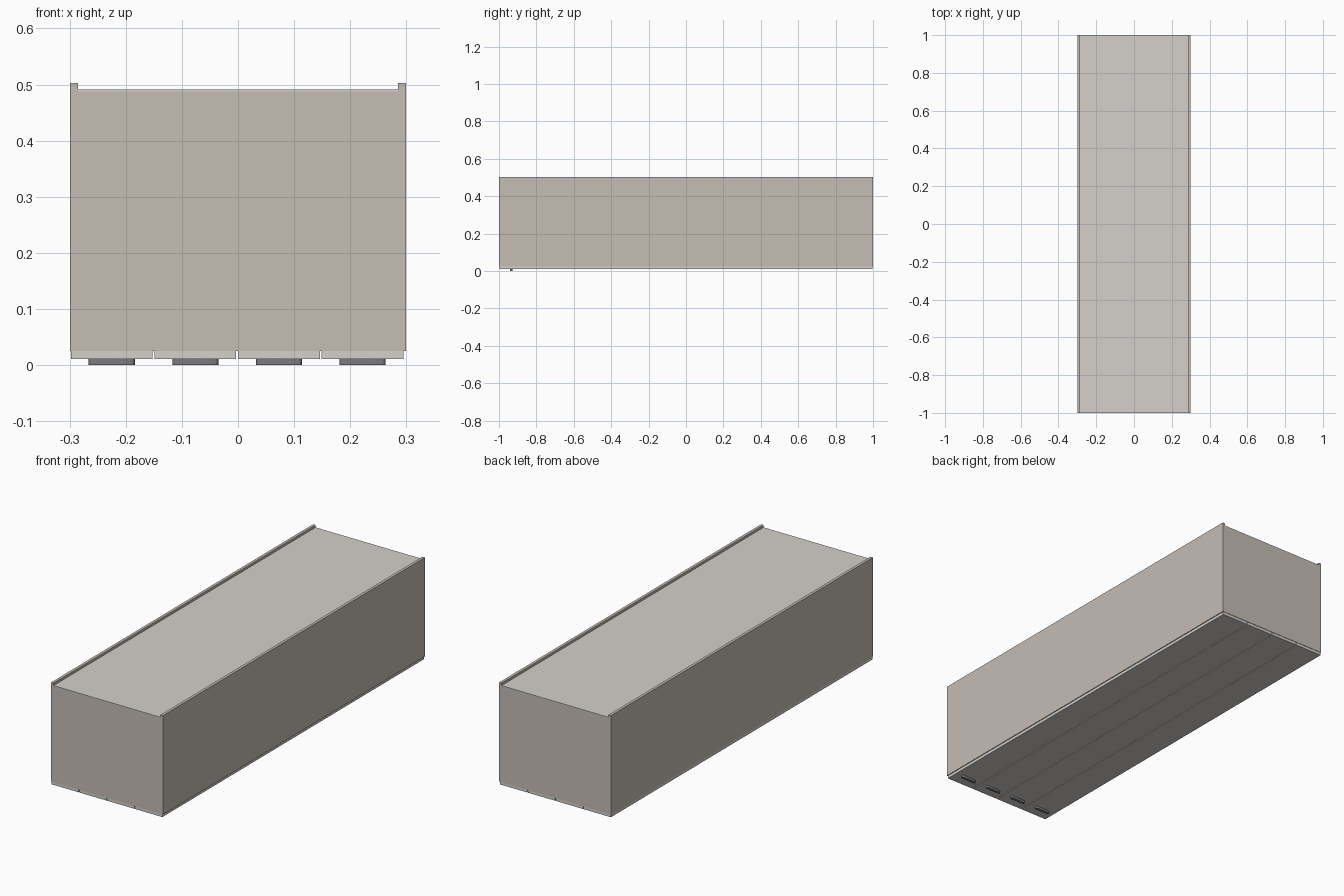
import bpy, bmesh

if "Cube" in bpy.data.objects:
    bpy.data.objects.remove(bpy.data.objects["Cube"])


def material(name, rgb):
    m = bpy.data.materials.new(name)
    m.diffuse_color = (*rgb, 1)
    m.use_nodes = True
    m.node_tree.nodes["Principled BSDF"].inputs["Base Color"].default_value = m.diffuse_color
    return m


def box(name, x, y, z, mat, round_ends=0):
    """Box from (min, max) ranges; optionally round its upright edges."""
    bm = bmesh.new()
    bmesh.ops.create_cube(bm, size=1)
    for v in bm.verts:
        v.co = [r[0] if c < 0 else r[1] for c, r in zip(v.co, (x, y, z))]
    if round_ends:
        upright = [e for e in bm.edges
                   if abs(e.verts[0].co.z - e.verts[1].co.z) > 1e-5]
        bmesh.ops.bevel(bm, geom=upright, offset=round_ends, segments=5,
                        profile=0.5, affect='EDGES')
    me = bpy.data.meshes.new(name)
    bm.to_mesh(me)
    bm.free()
    ob = bpy.data.objects.new(name, me)
    bpy.context.collection.objects.link(ob)
    me.materials.append(mat)
    return ob


carcass = material("carcass_beige", (0.56, 0.51, 0.46))
light = material("panel_light", (0.66, 0.64, 0.60))
metal = material("handle_grey", (0.2, 0.2, 0.21))

T = 0.0135                       # board thickness
W, L = 0.299, 1.0                # half width, half length
Z0, Z_BACK, Z1 = 0.025, 0.488, 0.503

# side boards run past the back panel
for side, s in (("left", -1), ("right", 1)):
    box(f"{side}_side_panel", sorted((s * W, s * (W - T))), (-L, L), (Z0, Z1), carcass)

# end boards between the sides
for end, s in (("lower", -1), ("upper", 1)):
    box(f"{end}_end_panel", (-W + T, W - T), sorted((s * L, s * (L - T))),
        (Z0, Z_BACK), carcass)

# thin back panel
box("back_panel", (-W + T, W - T), (-L, L), (Z_BACK, 0.4915), light)

# four doors, each with a pill-shaped handle near one end
for i in range(4):
    cx = -0.225 + 0.149 * i
    box(f"door_{i + 1}", (cx - 0.0728, cx + 0.0728), (-0.998, 0.998), (0.011, Z0), light)
    handle = box(f"handle_{i + 1}", (cx - 0.041, cx + 0.041), (-0.942, -0.928),
                 (0, 0.011), metal, round_ends=0.0068)
    bpy.context.view_layer.objects.active = handle
    handle.select_set(True)
    bpy.ops.object.shade_smooth_by_angle()
    handle.select_set(False)
